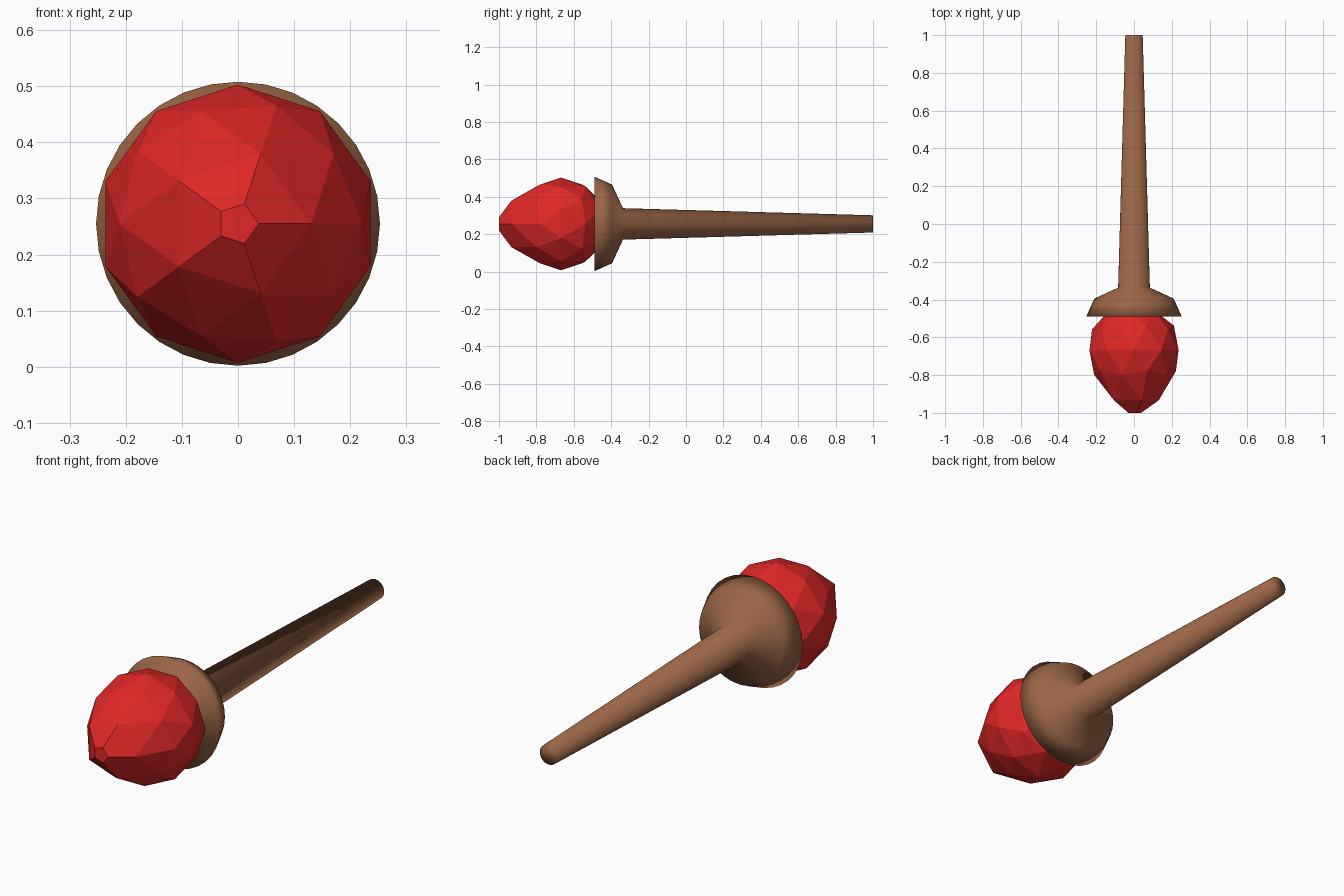
import bpy, bmesh, math
from mathutils import Matrix, Vector

if "Cube" in bpy.data.objects:
    bpy.data.objects.remove(bpy.data.objects["Cube"])

CZ = 0.255  # height of the long axis


def material(name, color):
    m = bpy.data.materials.new(name)
    m.diffuse_color = color
    m.use_nodes = True
    m.node_tree.nodes["Principled BSDF"].inputs["Base Color"].default_value = m.diffuse_color
    return m


def finish(bm, name, mat, smooth):
    # local z is the long axis; tip it so +z faces the front (-y)
    bm.transform(Matrix.Translation((0, 0, CZ)) @ Matrix.Rotation(math.pi / 2, 4, 'X'))
    bmesh.ops.recalc_face_normals(bm, faces=bm.faces[:])
    for f in bm.faces:
        f.smooth = smooth
    me = bpy.data.meshes.new(name)
    bm.to_mesh(me)
    bm.free()
    me.materials.append(mat)
    ob = bpy.data.objects.new(name, me)
    bpy.context.collection.objects.link(ob)
    return ob


# Handle with flared cup: one smooth lathed solid
bm = bmesh.new()
N = 32
rings = []
for r, z in [(0.253, 0.49), (0.21, 0.395), (0.084, 0.337), (0.046, -1.0)]:
    rings.append([bm.verts.new((r * math.cos(2 * math.pi * i / N),
                                r * math.sin(2 * math.pi * i / N), z)) for i in range(N)])
for a, b in zip(rings, rings[1:]):
    for i in range(N):
        j = (i + 1) % N
        bm.faces.new((a[i], a[j], b[j], b[i]))
bm.faces.new(rings[0])
bm.faces.new(rings[-1])
finish(bm, "handle", material("wood", (0.32, 0.13, 0.06, 1)), True)

# Faceted gem: low-poly ball with a drawn-out, cut-off tip
bm = bmesh.new()
R = 0.248
bmesh.ops.create_icosphere(bm, subdivisions=2, radius=R)
pole = max(bm.verts, key=lambda v: v.co.z)
neighbour = pole.link_edges[0].other_vert(pole)
turn = math.atan2(neighbour.co.y, neighbour.co.x)
bmesh.ops.rotate(bm, verts=bm.verts[:], cent=(0, 0, 0), matrix=Matrix.Rotation(-turn, 3, 'Z'))
bmesh.ops.dissolve_verts(bm, verts=[pole])
cap = max(bm.faces, key=lambda f: f.calc_center_median().z)
for v in cap.verts:
    v.co.z = 0.266
bmesh.ops.inset_individual(bm, faces=[cap], thickness=0.05)
cap = max((f for f in bm.faces if len(f.verts) == 5), key=lambda f: f.calc_center_median().z)
for v in cap.verts:
    d = Vector((v.co.x, v.co.y)).normalized() * 0.037
    v.co = (d.x, d.y, 0.332)
bmesh.ops.translate(bm, verts=bm.verts[:], vec=(0, 0, 0.668))
finish(bm, "gem", material("red", (0.75, 0.02, 0.02, 1)), False)
